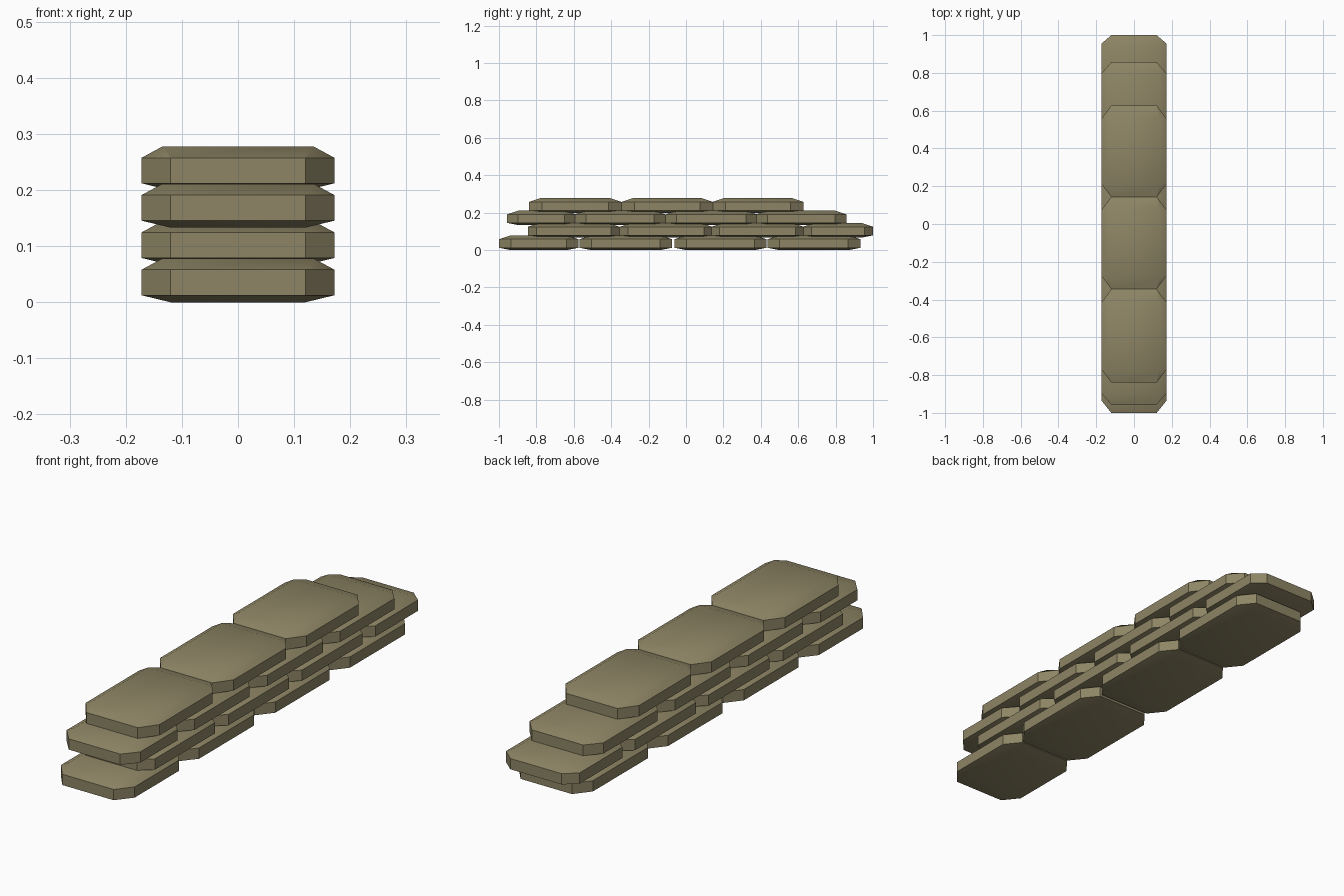
import bpy, bmesh, math

if "Cube" in bpy.data.objects:
    bpy.data.objects.remove(bpy.data.objects["Cube"])

HALF_W = 0.172   # half width of the wall
FACE_W = 0.12    # half width of the flat bag end

# material
mat = bpy.data.materials.new("sackcloth")
mat.diffuse_color = (0.27, 0.235, 0.13, 1)
mat.use_nodes = True
mat.node_tree.nodes["Principled BSDF"].inputs["Base Color"].default_value = mat.diffuse_color


def sandbag(name, y0, y1, z0, cut):
    """Low-poly bag: octagonal side band with sloped rectangular top and bottom."""
    bm = bmesh.new()
    octagon = [(-FACE_W, y0), (FACE_W, y0), (HALF_W, y0 + cut), (HALF_W, y1 - cut),
               (FACE_W, y1), (-FACE_W, y1), (-HALF_W, y1 - cut), (-HALF_W, y0 + cut)]
    low, high = ([bm.verts.new((x, y, z0 + h)) for x, y in octagon] for h in (0.0125, 0.058))

    def rect(hw, inset, z):
        a, b = y0 + inset, y1 - inset
        return [bm.verts.new((x, y, z)) for x, y in ((-hw, a), (hw, a), (hw, b), (-hw, b))]

    bottom = rect(0.12, 0.062, z0)
    top = rect(0.135, 0.06, z0 + 0.078)
    for i in range(8):
        j = (i + 1) % 8
        bm.faces.new((low[i], low[j], high[j], high[i]))
    for ring, cap in ((low, bottom), (high, top)):
        bm.faces.new(cap)
        for k in range(4):
            n = (k + 1) % 4
            a, b, c = ring[2 * k], ring[2 * k + 1], ring[(2 * k + 2) % 8]
            bm.faces.new((a, b, cap[n], cap[k]))   # slope
            bm.faces.new((b, c, cap[n]))           # corner
    bmesh.ops.recalc_face_normals(bm, faces=bm.faces)
    mesh = bpy.data.meshes.new(name)
    bm.to_mesh(mesh)
    bm.free()
    mesh.materials.append(mat)
    obj = bpy.data.objects.new(name, mesh)
    bpy.context.collection.objects.link(obj)
    obj.select_set(True)
    bpy.context.view_layer.objects.active = obj


# courses from the ground up: corner cut, then bag spans along y
courses = [
    (0.065, [(-1.0, -0.575), (-0.57, -0.075), (-0.062, 0.43), (0.435, 0.932)]),
    (0.045, [(-0.845, -0.355), (-0.355, 0.14), (0.135, 0.63), (0.625, 1.0)]),
    (0.06, [(-0.957, -0.59), (-0.595, -0.11), (-0.11, 0.38), (0.375, 0.857)]),
    (0.07, [(-0.84, -0.345), (-0.345, 0.145), (0.142, 0.628)]),
]
for level, (cut, spans) in enumerate(courses):
    for n, (a, b) in enumerate(spans):
        sandbag(f"sandbag_course{level + 1}_{n + 1}", a, b, level * 0.0665, cut)

bpy.ops.object.shade_smooth_by_angle(angle=math.radians(30))
